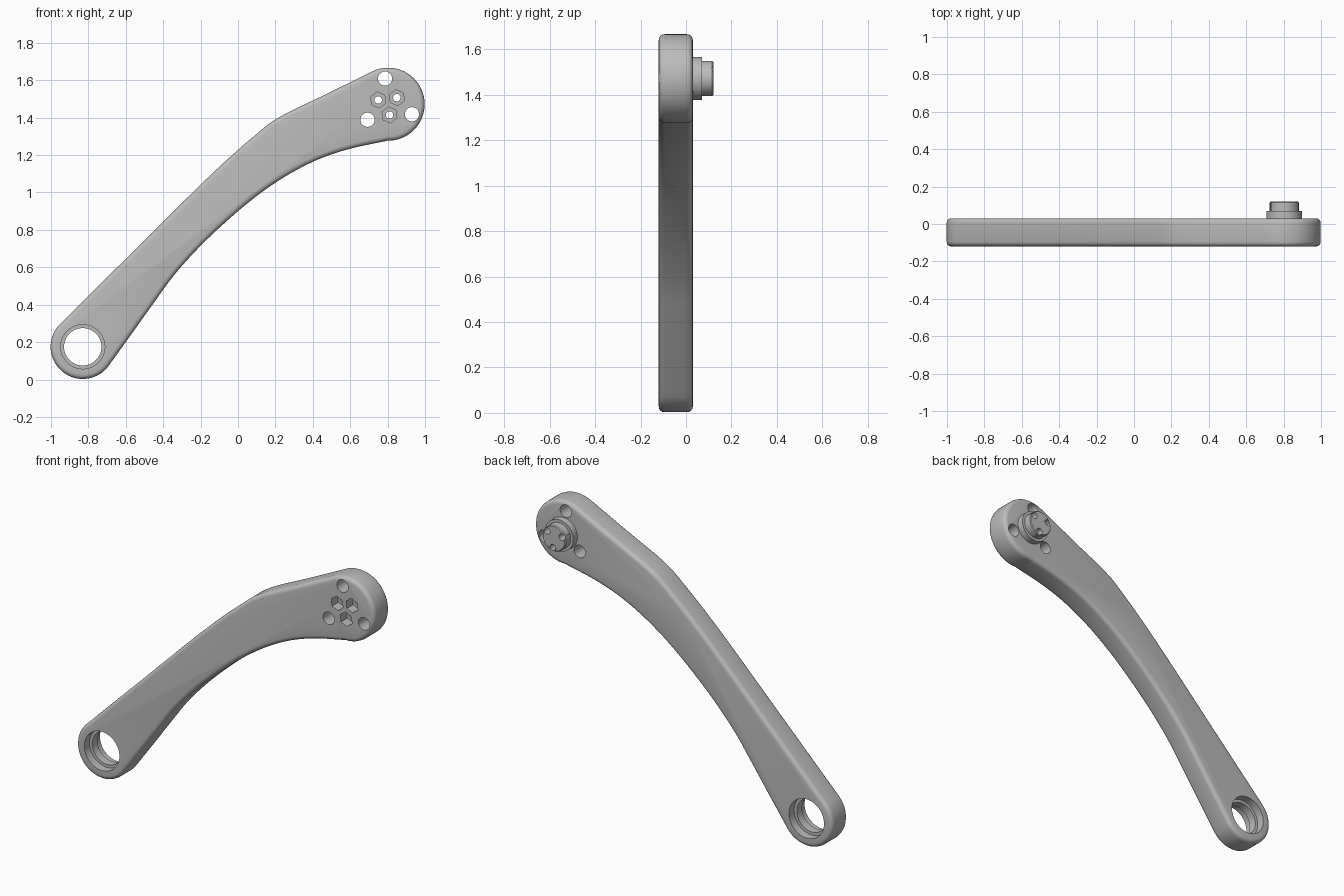
import bpy, bmesh, math
from mathutils import Vector, Matrix

cube = bpy.data.objects.get("Cube")
if cube:
    bpy.data.objects.remove(cube, do_unlink=True)

metal = bpy.data.materials.new("grey metal")
metal.use_nodes = True
GREY = (0.5, 0.5, 0.5, 1)
metal.diffuse_color = GREY
metal.node_tree.nodes["Principled BSDF"].inputs["Base Color"].default_value = GREY

FRONT, BACK = -0.12, 0.03
PIVOT = (-0.83, 0.175)
HUB = (0.803, 1.472)


def arc(centre, radius, start, end, steps):
    """Points of an arc in the xz plane, angles in degrees."""
    pts = []
    for i in range(steps + 1):
        a = math.radians(start + (end - start) * i / steps)
        pts.append((centre[0] + radius * math.cos(a), centre[1] + radius * math.sin(a)))
    return pts


def smooth_path(points, steps=6):
    """Catmull-Rom curve through the points, without its two ends."""
    p = [Vector(q) for q in points]
    p = [p[0] * 2 - p[1]] + p + [p[-1] * 2 - p[-2]]
    out = []
    for i in range(1, len(p) - 2):
        a, b, c, d = p[i - 1:i + 3]
        for k in range(steps):
            t = k / steps
            out.append(tuple(0.5 * (2 * b + (c - a) * t + (2 * a - 5 * b + 4 * c - d) * t * t
                                    + (3 * b - a - 3 * c + d) * t ** 3)))
    return out[1:]


def prism(name, outline, y0, y1, rounding=0.0, segments=4):
    """Extrude an xz outline along y, with optional rounded rims."""
    bm = bmesh.new()
    face = bm.faces.new([bm.verts.new((x, y0, z)) for x, z in outline])
    new = bmesh.ops.extrude_face_region(bm, geom=[face])["geom"]
    bmesh.ops.translate(bm, vec=(0, y1 - y0, 0),
                        verts=[g for g in new if isinstance(g, bmesh.types.BMVert)])
    bmesh.ops.recalc_face_normals(bm, faces=bm.faces)
    if rounding:
        rims = [e for e in bm.edges if abs(e.verts[0].co.y - e.verts[1].co.y) < 1e-5]
        bmesh.ops.bevel(bm, geom=rims, offset=rounding, segments=segments,
                        profile=0.5, affect="EDGES", clamp_overlap=True)
    mesh = bpy.data.meshes.new(name)
    bm.to_mesh(mesh)
    bm.free()
    mesh.materials.append(metal)
    obj = bpy.data.objects.new(name, mesh)
    bpy.context.collection.objects.link(obj)
    return obj


def disc(name, centre, radius, y0, y1, sides=48, turn=0, rounding=0.0):
    return prism(name, arc(centre, radius, turn, turn + 360, sides)[:-1], y0, y1, rounding, 1)


def activate(obj):
    bpy.ops.object.select_all(action="DESELECT")
    obj.select_set(True)
    bpy.context.view_layer.objects.active = obj


def drill(obj, centre, radius, y0=-0.3, y1=0.3, sides=32, turn=0):
    """Cut a round or many-sided hole along y."""
    cutter = disc("cutter", centre, radius, y0, y1, sides, turn)
    mod = obj.modifiers.new("hole", "BOOLEAN")
    mod.operation, mod.solver, mod.object = "DIFFERENCE", "EXACT", cutter
    activate(obj)
    bpy.ops.object.modifier_apply(modifier=mod.name)
    bpy.data.objects.remove(cutter, do_unlink=True)


def around_hub(radius, first):
    return [arc(HUB, radius, first + 120 * i, first, 1)[0] for i in range(3)]


# Curved arm: two round ends joined by sweeping edges
upper_end = arc((0.803, 1.472), 0.195, -91, 115, 36)
lower_end = arc(PIVOT, 0.172, 134, 322, 36)
top_edge = smooth_path([upper_end[-1], (0.47, 1.525), (0.225, 1.405), (0.09, 1.305),
                        (-0.15, 1.09), (-0.55, 0.695), lower_end[0]])
under_edge = smooth_path([lower_end[-1], (-0.56, 0.256), (-0.45, 0.41), (-0.34, 0.56),
                          (-0.2, 0.715), (-0.04, 0.865), (0.117, 0.994), (0.277, 1.1),
                          (0.437, 1.18), (0.6, 1.234), upper_end[0]])
arm = prism("arm", upper_end + top_edge + lower_end + under_edge, FRONT, BACK, 0.025)

# Raised collar and hub on the back
collar = disc("hub_collar", HUB, 0.095, BACK - 0.005, 0.07)
hub = disc("hub", HUB, 0.078, 0.065, 0.12, sides=48, rounding=0.005)

# Bearing seat with an inner lip
drill(arm, PIVOT, 0.1, sides=48)
drill(arm, PIVOT, 0.118, FRONT - 0.1, FRONT + 0.05, sides=48)
drill(arm, PIVOT, 0.118, BACK - 0.05, BACK + 0.1, sides=48)

# Mounting holes around the hub
for spot in around_hub(0.138, 97):
    drill(arm, spot, 0.038)

# Bolt holes with hexagonal nut pockets
for spot in around_hub(0.058, 37):
    for part in (arm, collar, hub):
        drill(part, spot, 0.02)
    drill(arm, spot, 0.043, FRONT - 0.1, FRONT + 0.06, sides=6, turn=37)

for obj in (arm, collar, hub):
    activate(obj)
    bpy.ops.object.shade_smooth_by_angle(angle=math.radians(35))
